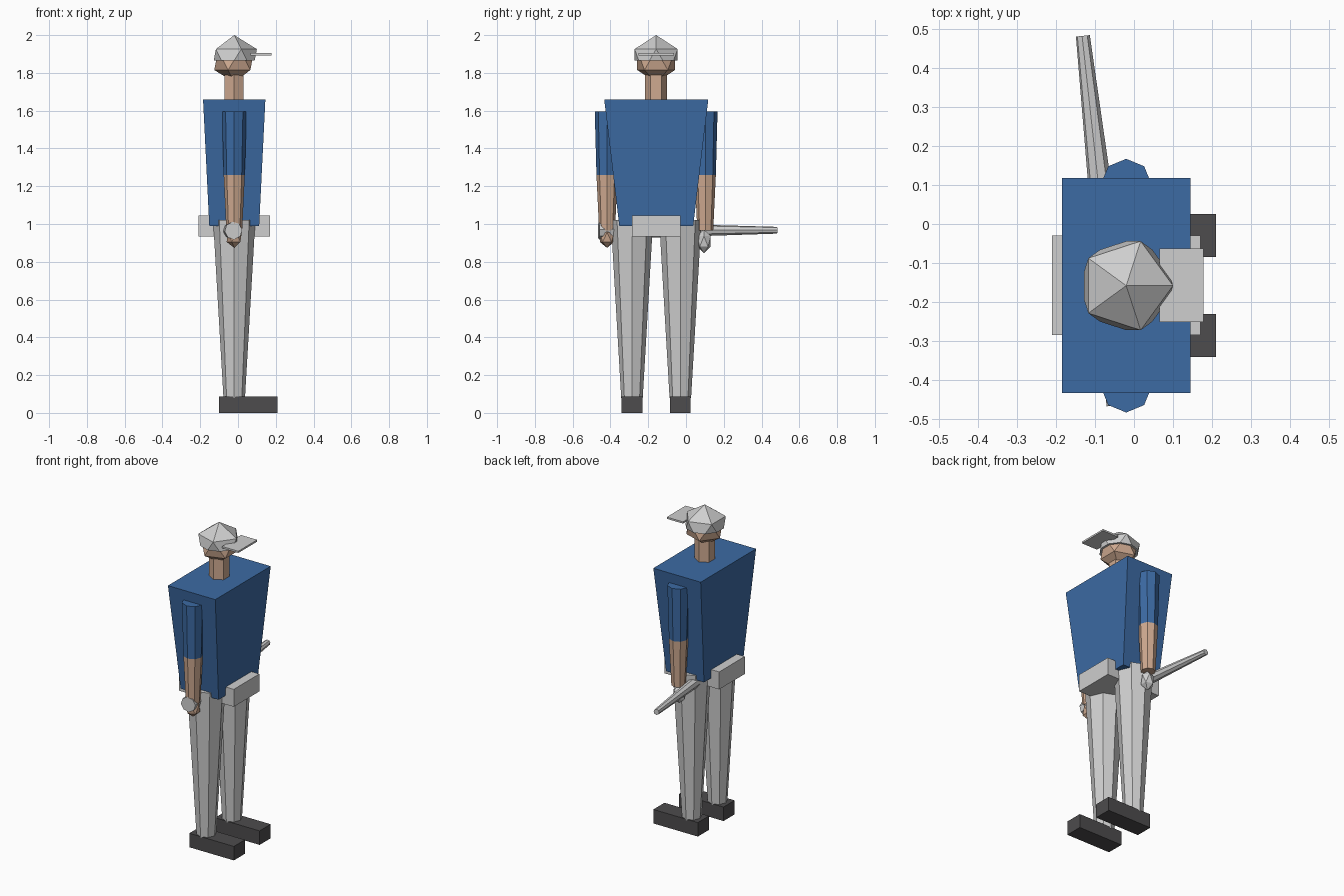
import bpy, bmesh
from mathutils import Vector

old = bpy.data.objects.get("Cube")
if old:
    bpy.data.objects.remove(old, do_unlink=True)

CX, CY = -0.02, -0.158  # body axis


def material(name, rgb):
    m = bpy.data.materials.new(name)
    m.use_nodes = True
    m.diffuse_color = (*rgb, 1)
    m.node_tree.nodes["Principled BSDF"].inputs["Base Color"].default_value = (*rgb, 1)
    return m


blue = material("blue cloth", (0.045, 0.145, 0.37))
grey = material("light grey", (0.62, 0.62, 0.62))
skin = material("skin", (0.62, 0.40, 0.28))
dark = material("dark leather", (0.075, 0.072, 0.075))


def finish(name, bm, mat):
    bmesh.ops.recalc_face_normals(bm, faces=bm.faces)
    mesh = bpy.data.meshes.new(name)
    bm.to_mesh(mesh)
    bm.free()
    mesh.materials.append(mat)
    obj = bpy.data.objects.new(name, mesh)
    bpy.context.collection.objects.link(obj)
    return obj


def box(name, lo, hi, mat, taper=(1, 1)):
    """Box between two corners; taper scales the bottom face about its centre."""
    lo, hi = Vector(lo), Vector(hi)
    mid, size = (lo + hi) / 2, hi - lo
    bm = bmesh.new()
    bmesh.ops.create_cube(bm, size=1)
    for v in bm.verts:
        k = taper if v.co.z < 0 else (1, 1)
        v.co = mid + Vector((v.co.x * size.x * k[0], v.co.y * size.y * k[1], v.co.z * size.z))
    return finish(name, bm, mat)


def rod(name, start, end, r1, r2, mat, sides=8):
    """Tapered prism from start to end."""
    start, end = Vector(start), Vector(end)
    axis = end - start
    bm = bmesh.new()
    bmesh.ops.create_cone(bm, cap_ends=True, segments=sides, radius1=r1, radius2=r2, depth=axis.length)
    turn = Vector((0, 0, 1)).rotation_difference(axis)
    for v in bm.verts:
        v.co = turn @ v.co + (start + end) / 2
    return finish(name, bm, mat)


def ball(name, centre, radius, mat, stretch=1, cut=False):
    """Twenty-sided ball, optionally keeping only its upper half."""
    bm = bmesh.new()
    bmesh.ops.create_icosphere(bm, subdivisions=1, radius=radius)
    if cut:
        geom = bm.verts[:] + bm.edges[:] + bm.faces[:]
        bmesh.ops.bisect_plane(bm, geom=geom, plane_co=(0, 0, 0), plane_no=(0, 0, 1), clear_inner=True)
        bmesh.ops.holes_fill(bm, edges=[e for e in bm.edges if e.is_boundary])
    for v in bm.verts:
        v.co = Vector((v.co.x, v.co.y, v.co.z * stretch)) + Vector(centre)
    return finish(name, bm, mat)


# Torso and belt
box("shirt", (-0.185, -0.433, 0.99), (0.145, 0.118, 1.66), blue, taper=(0.8, 0.71))
box("belt", (-0.21, -0.285, 0.935), (0.17, -0.03, 1.045), grey)

# Limbs on both sides
for side, s in (("right", -1), ("left", 1)):
    leg_y, arm_y = CY + s * 0.128, CY + s * 0.26
    rod(side + "_leg", (CX, leg_y, 0.08), (CX, leg_y, 1.022), 0.057, 0.112, grey)
    box(side + "_shoe", (-0.1, leg_y - 0.055, 0), (0.21, leg_y + 0.055, 0.088), dark)
    rod(side + "_sleeve", (CX, arm_y, 1.26), (CX, arm_y, 1.595), 0.056, 0.065, blue)
    rod(side + "_forearm", (CX, arm_y, 0.965), (CX, arm_y, 1.26), 0.042, 0.056, skin)

# Bare hand and gloved hand
ball("right_hand", (CX, CY - 0.26, 0.93), 0.045, skin, stretch=1.25)
ball("left_glove", (CX, CY + 0.253, 0.908), 0.042, grey, stretch=1.5)

# Bat held across the back of the legs
rod("bat", (-0.024, -0.462, 0.965), (-0.131, 0.482, 0.967), 0.047, 0.018, grey)

# Neck, head and cap
rod("neck", (CX, CY, 1.655), (CX, CY, 1.79), 0.058, 0.058, skin, sides=6)
ball("head", (CX, CY, 1.868), 0.118, skin)
ball("cap", (CX, CY, 1.866), 0.134, grey, cut=True)
box("cap_bill", (0.065, -0.251, 1.893), (0.178, -0.063, 1.904), grey)
